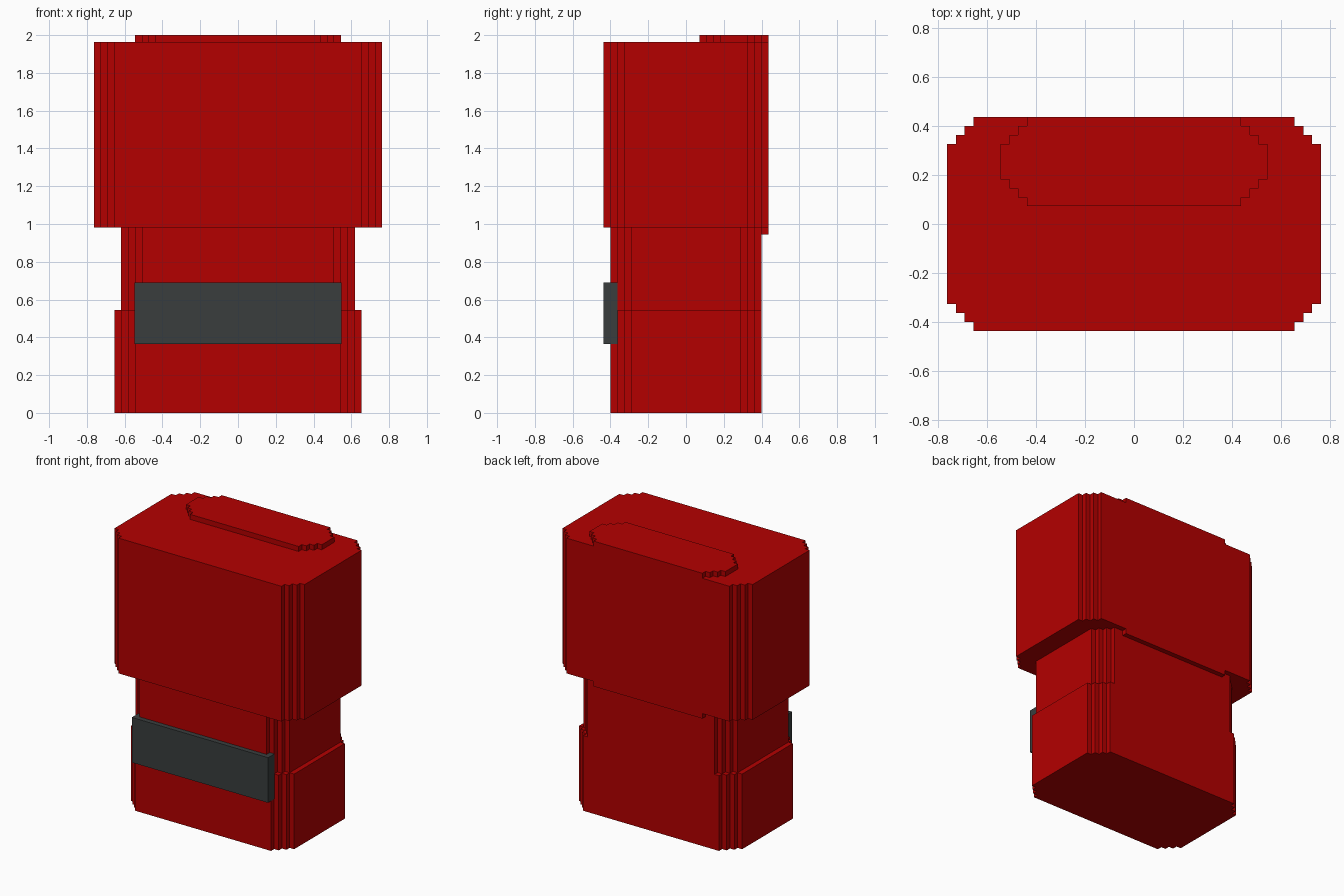
import bpy
import bmesh

if "Cube" in bpy.data.objects:
    bpy.data.objects.remove(bpy.data.objects["Cube"])

U = 2 / 55  # grid unit of the stepped shapes


def make_material(name, color):
    mat = bpy.data.materials.new(name)
    mat.diffuse_color = (*color, 1)
    mat.use_nodes = True
    mat.node_tree.nodes["Principled BSDF"].inputs["Base Color"].default_value = mat.diffuse_color
    return mat


RED = make_material("bright red", (0.456, 0.0, 0.0))
GREY = make_material("slate grey", (0.041, 0.048, 0.048))


def stepped_block(name, x, y0, y1, z0, z1, mat, steps=0):
    """Vertical block, symmetric in x, with staircase corners; sizes in grid units."""
    cy, hy = (y0 + y1) / 2, (y1 - y0) / 2
    # One corner, running from the side towards the back
    corner = [(x, hy - steps)]
    for i in range(steps):
        corner += [(x - i - 1, hy - steps + i), (x - i - 1, hy - steps + i + 1)]
    # Mirror the corner around all four quadrants
    half = corner + [(-a, b) for a, b in reversed(corner)]
    outline = half + [(-a, -b) for a, b in half]

    bm = bmesh.new()
    base = bm.faces.new([bm.verts.new((a * U, (b + cy) * U, z0 * U)) for a, b in outline])
    top = bmesh.ops.extrude_face_region(bm, geom=[base])["geom"]
    bmesh.ops.translate(bm, vec=(0, 0, (z1 - z0) * U),
                        verts=[v for v in top if isinstance(v, bmesh.types.BMVert)])
    bmesh.ops.recalc_face_normals(bm, faces=bm.faces)
    mesh = bpy.data.meshes.new(name)
    bm.to_mesh(mesh)
    bm.free()
    mesh.materials.append(mat)
    obj = bpy.data.objects.new(name, mesh)
    bpy.context.collection.objects.link(obj)
    return obj


# Main body stack
stepped_block("lower_body", 18, -11, 11, 0, 15, RED, 3)
stepped_block("waist", 17, -11, 11, 15, 27, RED, 3)
stepped_block("upper_body", 21, -12, 12, 27, 54, RED, 3)

# Rounded insert running through the back of the upper body
stepped_block("back_insert", 15, 2, 12, 26, 55, RED, 3)

# Front plate, a hair wider than the flush body face so its ends show
stepped_block("front_plate", 15.05, -12, -10, 10, 19, GREY)
